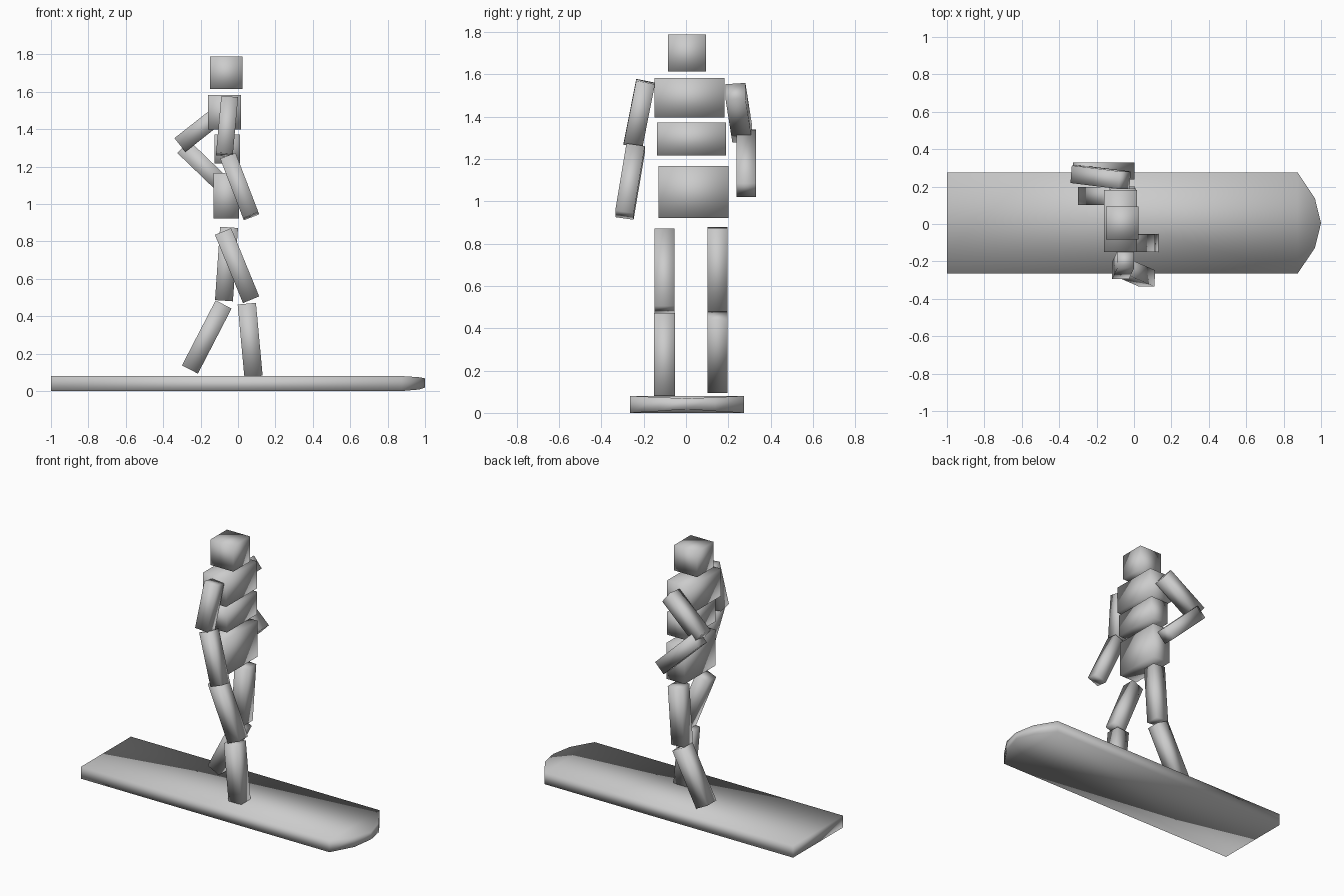
import bpy
from mathutils import Vector

if "Cube" in bpy.data.objects:
    bpy.data.objects.remove(bpy.data.objects["Cube"])


def make_mesh(name, verts, faces):
    mesh = bpy.data.meshes.new(name)
    mesh.from_pydata(verts, [], faces)
    mesh.shade_smooth()
    obj = bpy.data.objects.new(name, mesh)
    bpy.context.collection.objects.link(obj)
    return obj


def prism(name, lower, upper):
    """Closed solid between two matching counter-clockwise rings."""
    n = len(lower)
    faces = [tuple(reversed(range(n))), tuple(range(n, 2 * n))]
    faces += [(i, (i + 1) % n, n + (i + 1) % n, n + i) for i in range(n)]
    return make_mesh(name, lower + upper, faces)


def block(name, start, end, width, depth):
    """Box along start-end; width across the axis in xz, depth along y."""
    a, b = Vector(start), Vector(end)
    axis = (b - a).normalized()
    side = Vector((0, 1, 0))
    side = (side - axis * side.dot(axis)).normalized()
    across = side.cross(axis)
    corners = [across * (sx * width / 2) + side * (sy * depth / 2)
               for sx, sy in ((-1, -1), (1, -1), (1, 1), (-1, 1))]
    return prism(name, [a + c for c in corners], [b + c for c in corners])


# Board with a thinned, rounded nose: x, y, bottom z, top z
half = [(0.875, 0.27, 0.0, 0.08), (0.967, 0.133, 0.008, 0.074)]
outline = [(-1, -0.27, 0, 0.08)]
outline += [(x, -y, lo, hi) for x, y, lo, hi in half]
outline += [(1, 0, 0.018, 0.068)]
outline += half[::-1] + [(-1, 0.27, 0, 0.08)]
outline = [(x, y + 0.005, lo, hi) for x, y, lo, hi in outline]
prism("board", [(x, y, lo) for x, y, lo, hi in outline],
      [(x, y, hi) for x, y, lo, hi in outline])

# Head and torso: centre x, centre y, bottom z, top z, width, depth
for name, x, y, lo, hi, w, d in [
        ("head", -0.063, 0.005, 1.615, 1.788, 0.173, 0.178),
        ("chest", -0.073, 0.016, 1.397, 1.583, 0.176, 0.33),
        ("abdomen", -0.057, 0.026, 1.217, 1.372, 0.137, 0.325),
        ("pelvis", -0.062, 0.035, 0.922, 1.167, 0.137, 0.332)]:
    block(name, (x, y, lo), (x, y, hi), w, d)

# Limbs: lower end, upper end, thickness
for name, start, end, w in [
        ("right_shin", (0.083, -0.102, 0.078), (0.047, -0.102, 0.467), 0.098),
        ("right_thigh", (0.070, -0.102, 0.488), (-0.080, -0.102, 0.853), 0.094),
        ("left_shin", (-0.257, 0.149, 0.115), (-0.077, 0.149, 0.463), 0.096),
        ("left_thigh", (-0.075, 0.149, 0.483), (-0.048, 0.149, 0.875), 0.096),
        ("right_forearm", (0.070, -0.291, 0.935), (-0.052, -0.238, 1.252), 0.088),
        ("right_upper_arm", (-0.073, -0.251, 1.263), (-0.045, -0.191, 1.566), 0.090),
        ("left_forearm", (-0.030, 0.284, 1.053), (-0.293, 0.284, 1.306), 0.092),
        ("left_upper_arm", (-0.307, 0.266, 1.318), (-0.050, 0.234, 1.520), 0.094)]:
    block(name, start, end, w, w)
